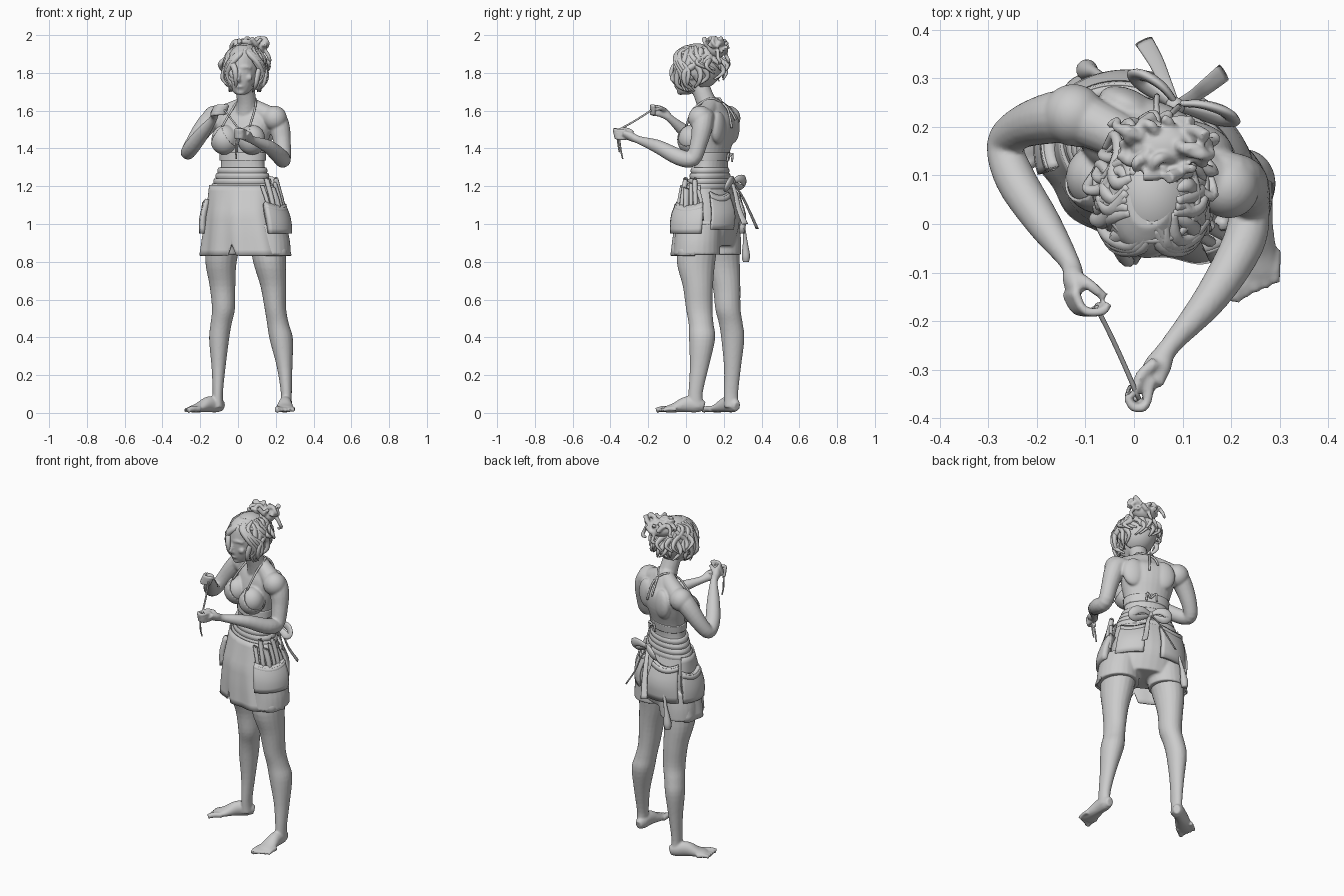
import bpy, bmesh, math, random
from mathutils import Vector as V, Matrix
random.seed(4)
A, H = math.radians(-25), math.radians(-14)      # body and head are turned a little
U, F, Z = V((math.cos(A), math.sin(A), 0)), V((math.sin(A), -math.cos(A), 0)), V((0, 0, 1))
UH, FH = V((math.cos(H), math.sin(H), 0)), V((math.sin(H), -math.cos(H), 0))
def finish(name, bm, solid=0):
    bmesh.ops.recalc_face_normals(bm, faces=bm.faces)
    for f in bm.faces:
        f.smooth = True
    me = bpy.data.meshes.new(name)
    bm.to_mesh(me)
    ob = bpy.data.objects.new(name, me)
    bpy.context.collection.objects.link(ob)
    if solid:
        m = ob.modifiers.new("thickness", 'SOLIDIFY')
        m.thickness, m.offset = solid, 0
    return ob
def spline(keys, n):
    out = []
    for i in range(len(keys) - 1):
        p = [keys[max(0, min(len(keys) - 1, i + k))] for k in (-1, 0, 1, 2)]
        for t in (j / n for j in range(n)):
            out.append([.5 * (2*b + (c - a)*t + (2*a - 5*b + 4*c - d)*t*t + (3*b - a - 3*c + d)*t**3)
                        for a, b, c, d in zip(*p)])
    return out + [list(keys[-1])]
def loft(name, keys, rot=None, seg=16, n=4):
    # sections (x, y, z, a, b): level and turned by rot, or across the path when rot is None
    pts = spline([k if len(k) == 5 else (*k, k[3]) for k in keys], n)
    bm, rings, s = bmesh.new(), [], None
    for i, p in enumerate(pts):
        if rot is not None:
            s, w = V((math.cos(rot), math.sin(rot), 0)), V((-math.sin(rot), math.cos(rot), 0))
        else:
            t = (V(pts[min(i + 1, len(pts) - 1)][:3]) - V(pts[max(i - 1, 0)][:3])).normalized()
            s = s or (t.cross(Z) if t.cross(Z).length > .05 else V((1, 0, 0)))
            s = (s - t * s.dot(t)).normalized()
            w = s.cross(t)
        a, b = max(p[3], .001), max(p[4], .001)
        rings.append([bm.verts.new(V(p[:3]) + s*a*math.cos(q) + w*b*math.sin(q))
                      for q in (math.tau * k / seg for k in range(seg))])
    for r0, r1 in zip(rings, rings[1:]):
        for k in range(seg):
            bm.faces.new((r0[k], r0[k-1], r1[k-1], r1[k]))
    bm.faces.new(rings[0])
    bm.faces.new(rings[-1])
    return finish(name, bm)
def tube(name, pts, r0, r1=None, seg=8):
    r1, m = r0 if r1 is None else r1, len(pts) - 1
    return loft(name, [(*p, r0 + (r1 - r0) * i / m) for i, p in enumerate(pts)], seg=seg)
def ball(loc, r, rot=0):
    bm = bmesh.new()
    bmesh.ops.create_uvsphere(bm, u_segments=32, v_segments=20, radius=1,
        matrix=Matrix.Translation(loc) @ Matrix.Rotation(rot, 4, 'Z') @ Matrix.Diagonal((*r, 1)))
    return bm
def blob(name, loc, r, rot=0):
    return finish(name, ball(loc, r, rot))
def trim(bm, co, no):
    bmesh.ops.bisect_plane(bm, geom=bm.verts[:] + bm.edges[:] + bm.faces[:], plane_co=co, plane_no=no, clear_outer=True)
def fuse(name, parts, voxel, smooth=4):
    bpy.ops.object.select_all(action='DESELECT')
    for o in parts:
        o.select_set(True)
    bpy.context.view_layer.objects.active = ob = parts[0]
    bpy.ops.object.join()
    ob.name = name
    m = ob.modifiers.new("merge", 'REMESH')
    m.mode, m.voxel_size, m.use_smooth_shade = 'VOXEL', voxel, True
    ob.modifiers.new("soften", 'SMOOTH').iterations = smooth

# ---- skin: torso, neck, legs, feet, arms, hands
skin = [loft("torso", [(.04, .13, .95, .17, .12), (.02, .125, 1.15, .16, .1), (.025, .13, 1.26, .13, .083), (.025, .135, 1.36, .122, .085),
            (.03, .15, 1.47, .148, .1), (.038, .157, 1.55, .165, .09), (.045, .15, 1.6, .125, .062), (.045, .14, 1.645, .055, .05)], A, 28),
        loft("neck", [(.045, .135, 1.57, .065), (.045, .105, 1.65, .052), (.035, .07, 1.74, .05)])]
for s in (-1, 1):
    sh = V((.035, .15, 1.56)) + U * .168 * s
    skin += [loft("trapezius", [(.045, .135, 1.64, .04), (*(V((.04, .148, 1.6)) + U*.08*s), .048), (*sh, .055)]),
             blob("shoulder", sh + U*.008*s, (.064, .064, .066), A),
             blob("breast", V((.002, .062, 1.45)) + U*.08*s, (.07, .068, .075), A),
             blob("shoulder_blade", V((.04, .15, 1.51)) + U*.085*s - F*.062, (.065, .035, .085), A)]
skin.append(loft("left_leg", [(.155, .07, .95, .1, .11), (.167, .053, .8, .087, .102), (.187, .063, .67, .068, .08), (.198, .07, .55, .057, .07),
    (.212, .08, .47, .058, .066), (.229, .085, .39, .062, .069), (.247, .07, .24, .041, .05), (.256, .05, .1, .029, .038), (.254, .053, .03, .032, .044)], 0, 20))
skin.append(loft("right_leg", [(-.07, .17, .95, .1, .11), (-.09, .19, .8, .083, .095), (-.082, .214, .67, .068, .074), (-.077, .222, .55, .061, .067),
    (-.09, .238, .47, .056, .063), (-.1, .248, .39, .053, .061), (-.103, .246, .24, .037, .045), (-.107, .238, .1, .027, .038), (-.106, .242, .03, .03, .04)], 0, 20))
for heel, ang in ((V((.253, .082, 0)), math.radians(-92)), (V((-.092, .262, 0)), math.radians(-144))):
    d = V((math.cos(ang), math.sin(ang), 0))
    e = V((-d.y, d.x, 0)) * (1 if heel.x > 0 else -1)     # towards the little toe
    skin.append(loft("foot", [(*(heel + d*t + Z*h), a, b) for t, h, a, b in ((-.015, .034, .02, .025),
        (.02, .042, .033, .04), (.08, .045, .036, .042), (.14, .028, .046, .026), (.18, .02, .048, .018), (.2, .015, .04, .012))]))
    for i in range(5):
        p, r = heel + e * (.02 * i - .036), .017 if i == 0 else .012
        skin.append(tube("toe", [p + d*(.165 - .008*i) + Z*.02, p + d*(.21 - .009*i) + Z*.021, p + d*(.242 - .01*i) + Z*.013], r, r*.9))
skin.append(loft("left_arm", [(.14, .115, 1.55, .05), (.195, .093, 1.56, .056), (.22, .085, 1.51, .055), (.234, .068, 1.43, .046), (.238, .035, 1.345, .042),
    (.225, -.04, 1.355, .044), (.16, -.15, 1.41, .036), (.075, -.25, 1.445, .021), (.05, -.29, 1.462, .023, .03), (.032, -.328, 1.474, .016, .031)]))
skin.append(loft("right_arm", [(-.09, .2, 1.55, .05), (-.135, .22, 1.555, .055), (-.18, .216, 1.51, .052), (-.235, .197, 1.43, .043), (-.266, .162, 1.378, .038),
    (-.243, .09, 1.41, .042), (-.185, .0, 1.485, .036), (-.132, -.08, 1.555, .021), (-.125, -.115, 1.585, .028, .022), (-.12, -.145, 1.6, .03, .014)]))
for i in range(4):
    z, o, y, p = 1.452 + .014*i, .003*i, 1.578 + .014*i, .006*i
    skin += [tube("left_finger", [(.035, -.32, z), (.024, -.365 - o, z + .003), (-.002, -.368 - o, z + .006), (-.014, -.345 - o, z + .004)], .0105, .009),
             tube("right_finger", [(-.14 + p, -.14, y), (-.12 + p, -.178, y + .004), (-.083 + p, -.18, y + .006), (-.07 + p, -.163, y + .002)], .0105, .009)]
skin += [tube("left_thumb", [(.045, -.285, 1.485), (.012, -.315, 1.5), (.003, -.352, 1.502)], .014, .01),
         tube("right_thumb", [(-.115, -.11, 1.6), (-.085, -.13, 1.612), (-.06, -.152, 1.608)], .014, .01)]

# ---- head with simple features
skin.append(loft("head", [(.014, -.01, 1.685, .022, .022), (.018, .005, 1.7, .045, .05), (.025, .028, 1.74, .066, .09),
    (.03, .04, 1.79, .079, .108), (.033, .05, 1.85, .088, .118), (.035, .05, 1.91, .077, .105), (.035, .05, 1.945, .045, .06)], H, 24))
def face(x, f, z):
    return V((.03, .04, z)) + UH*x + FH*f
skin += [tube("nose", [face(0, .1, 1.815), face(0, .113, 1.785), face(0, .118, 1.766), face(0, .102, 1.757)], .009, .012),
         blob("lips", face(0, .092, 1.728), (.022, .012, .009), H), blob("chin", face(0, .07, 1.697), (.024, .02, .014), H)]
for s in (-1, 1):
    skin += [tube("brow", [face(.012*s, .102, 1.828), face(.036*s, .096, 1.832), face(.058*s, .078, 1.824)], .01, .008),
             blob("cheek", face(.042*s, .078, 1.775), (.025, .016, .02), H), blob("ear", face(.08*s, -.01, 1.795), (.012, .02, .032), H)]
fuse("body", skin, .006)

# ---- hair: cap, loose wavy locks, fringe, headband, bun with curls
C, R = V((.037, .058, 1.832)), V((.1, .125, .118))
bm = ball(C, R)
trim(bm, (0, -.035, 1.875), (0, -1, -.75))
finish("hair_cap", bm, .012)
def scalp(th, ph, k=1):
    th, ph = math.radians(th), math.radians(ph)
    return C + V((R.x*math.sin(ph)*math.sin(th), -R.y*math.sin(ph)*math.cos(th), R.z*math.cos(ph))) * k
for i in range(36):
    th = 38 + 284 * i / 35
    side = th < 95 or th > 265
    low, tw, out = (148 if side else 112) + random.uniform(-16, 8), random.uniform(-22, 22), random.uniform(.08, .3)
    loft("hair_lock", [(*scalp(th + tw*math.sin(j*1.3) + random.uniform(-6, 6), 30 + (low - 30)*j/5,
                               1 + random.uniform(-.03, .07) + (out if j > 3 else out*.5 if j == 3 and side else 0)), r, r*.75)
                       for j, r in enumerate((.008, .015, .018, .017, .013, .005))], seg=8)
for s in (-1, 1):
    for k in range(3):
        loft("fringe_lock", [(*scalp(4*s, 40 - 8*k, 1), .01), (*scalp((16 + 5*k)*s, 58, 1.05), .015), (*scalp((38 + 7*k)*s, 82, 1.12), .014),
             (*scalp((56 + 7*k)*s, 108, 1.2), .011), (*scalp((48 + 8*k)*s, 130, 1.22), .009), (*scalp((56 + 8*k)*s, 142, 1.4), .004)], seg=8)
tube("headband", [scalp(t, 62 - 18*math.cos(math.radians(t))**2, 1.04) for t in range(-130, 131, 20)], .009)
B = V((.062, .158, 1.925))
bun = [blob("bun_core", B, (.075, .052, .05))]
for i in range(9):
    q = i * 2.4
    o = B + V((.062*math.cos(q), .042*math.sin(q), .01 + .014*(i % 3)))
    bun.append(tube("bun_coil", [o + V((.03*math.cos(t + q), .022*math.sin(t + q), .024*math.sin(t*1.5 + i)))
                                 for t in (0, 1.2, 2.4, 3.6, 4.8, 5.6)], .014, .01))
for e in (V((.155, .14, 1.965)), V((.165, .17, 1.88)), V((-.035, .2, 1.945)), V((.07, .215, 1.885))):
    bun.append(tube("curl", [B, B.lerp(e, .7) + Z*.03, e, e + V((0, .012, -.022)), e + V((-.018, .002, -.03))], .013, .008))
fuse("hair_bun", bun, .005, 2)

# ---- halter top: cups, band, straps, ties
for s in (-1, 1):
    c = V((.002, .062, 1.447)) + U * .08 * s
    bm = ball(c, (.074, .072, .078), A)
    for k in (-1, 1):
        trim(bm, c + Z*.07, U*k*1.1 + Z*.7)
    finish("bra_cup", bm, .005)
    tube("halter_strap", [c + Z*.07 + F*.03, V((.045, .1, 1.61)) + U*.065*s + F*.035, V((.05, .15, 1.665)) + U*.045*s, (.055, .19, 1.64)], .006)
    tube("neck_tie", [(.055, .195, 1.64), V((.06, .23, 1.6)) + U*.015*s, V((.07, .253, 1.53 - .02*s)) + U*.025*s], .006)
    tube("back_tie", [(.065, .222, 1.35), V((.067, .235, 1.372)) + U*.025*s, V((.065, .23, 1.33)) + U*.03*s], .006)
loft("bra_band", [(.025, .132, 1.335, .128, .09), (.025, .134, 1.355, .129, .091), (.025, .136, 1.378, .13, .092)], A, 40)

# ---- shorts and rolled waistband
fuse("shorts", [loft("hips", [(.04, .125, .885, .19, .11), (.03, .13, 1.0, .195, .142), (.025, .128, 1.1, .188, .134), (.02, .125, 1.21, .17, .1)], A, 28),
    loft("short_leg", [(.155, .065, 1.0, .1, .12), (.163, .06, .91, .112, .122), (.165, .057, .838, .115, .125)], 0, 24),
    loft("short_leg", [(-.07, .175, 1.0, .1, .11), (-.08, .186, .91, .108, .106), (-.085, .187, .838, .108, .106)], 0, 24)], .007)
for z, a, b in ((1.2, .175, .108), (1.228, .163, .102), (1.256, .151, .097), (1.284, .14, .093)):
    loft("waist_roll", [(.023, .127, z - .016, a - .003, b - .003), (.023, .127, z, a, b), (.023, .127, z + .014, a - .006, b - .005)], A, 40)

# ---- apron and pockets, wrapped around the hips
SK = [(.83, .04, .11, .248, .163), (.95, .035, .115, .222, .16), (1.05, .03, .12, .2, .153), (1.21, .02, .125, .175, .104)]
def hip(t, z, off=0):
    k = 0 if z < .95 else 1 if z < 1.05 else 2
    w, t = (z - SK[k][0]) / (SK[k+1][0] - SK[k][0]), math.radians(t)
    _, x, y, a, b = [p + (q - p)*w for p, q in zip(SK[k], SK[k+1])]
    return V((x, y, z)) + U*(a + off)*math.sin(t) + F*(b + off)*math.cos(t)
def panel(name, t0, t1, z0, z1, off, thick, nt, nz, shape):
    bm, g = bmesh.new(), []
    for i in range(nt + 1):
        d = [shape(i/nt, j/nz) for j in range(nz + 1)]
        g.append([bm.verts.new(hip(t0 + (t1 - t0)*i/nt, z0 + (z1 - z0)*j/nz + d[j][0], off + d[j][1])) for j in range(nz + 1)])
    for a, b in zip(g, g[1:]):
        for j in range(nz):
            bm.faces.new((a[j], b[j], b[j+1], a[j+1]))
    finish(name, bm, thick)
panel("apron", -105, 105, .832, 1.205, .004, .008, 70, 12,
      lambda t, v: (max(0, .065 - abs(t - .5)*2.2)*(1 - v), .006*(1 - v)*math.sin(t*38)))
for name, t0, t1, z0, z1, th in (("left_pocket", 52, 112, .95, 1.11, .04), ("right_pocket", -104, -55, .95, 1.13, .028),
                                 ("right_back_pocket", -165, -112, .95, 1.17, .024), ("left_back_pocket", 126, 170, .97, 1.17, .014)):
    panel(name, t0, t1, z0, z1, th*.5, th, 12, 6, lambda t, v: (-.02*math.sin(math.pi*t)*v, .012*math.sin(math.pi*v)))
    panel(name + "_hem", t0, t1, z1 - .03, z1 - .005, th + .004, .006, 12, 2, lambda t, v: (-.02*math.sin(math.pi*t), 0))

# ---- tools in the side pocket, brush at the back
for t, top, r in ((56, 1.2, .013), (66, 1.235, .015), (77, 1.19, .018), (88, 1.215, .012), (97, 1.235, .015), (107, 1.18, .012)):
    tube("tool_handle", [hip(t + 4, 1.02, .02), hip(t + 1, 1.12, .03), hip(t - 4, top - .012, .028), hip(t - 4, top, .028)], r*.8, r)
loft("hanging_brush", [(-.06, .3, 1.02, .008), (-.08, .312, .93, .01), (-.09, .315, .88, .016), (-.097, .317, .83, .022), (-.1, .317, .8, .016)])

# ---- bow with loops and tails
K = V((.085, .243, 1.225))
blob("bow_knot", K, (.02, .018, .02), A)
for e in (V((.195, .212, 1.2)), V((.005, .298, 1.21))):
    loft("bow_loop", [(*(K + (e - K)*t + Z*h - F*o), .003 + w*.3, w) for t, h, o, w in ((0, 0, .005, .01), (.4, .02, .018, .02),
         (.8, .02, .018, .026), (1, 0, .008, .024), (.8, -.018, 0, .022), (.4, -.012, 0, .016), (0, 0, 0, .01))], seg=10, n=5)
for path in ([K, (.065, .29, 1.16), (.045, .335, 1.07), (.02, .377, .975)], [K, (.12, .262, 1.16), (.145, .28, 1.08), (.185, .312, 1.0)]):
    loft("bow_tail", [(*p, .01 + .003*i, .004) for i, p in enumerate(path)], seg=10)

# ---- cord held between the hands
tube("cord", [(-.078, -.17, 1.612), (-.05, -.225, 1.575), (-.02, -.29, 1.535), (.01, -.36, 1.497)], .005)
tube("cord_end", [(.005, -.36, 1.5), (-.008, -.352, 1.44), (-.012, -.345, 1.39), (-.008, -.335, 1.345)], .006, .004)
tube("cord_end", [(.0, -.355, 1.49), (-.002, -.36, 1.43), (-.004, -.352, 1.38)], .005, .004)
